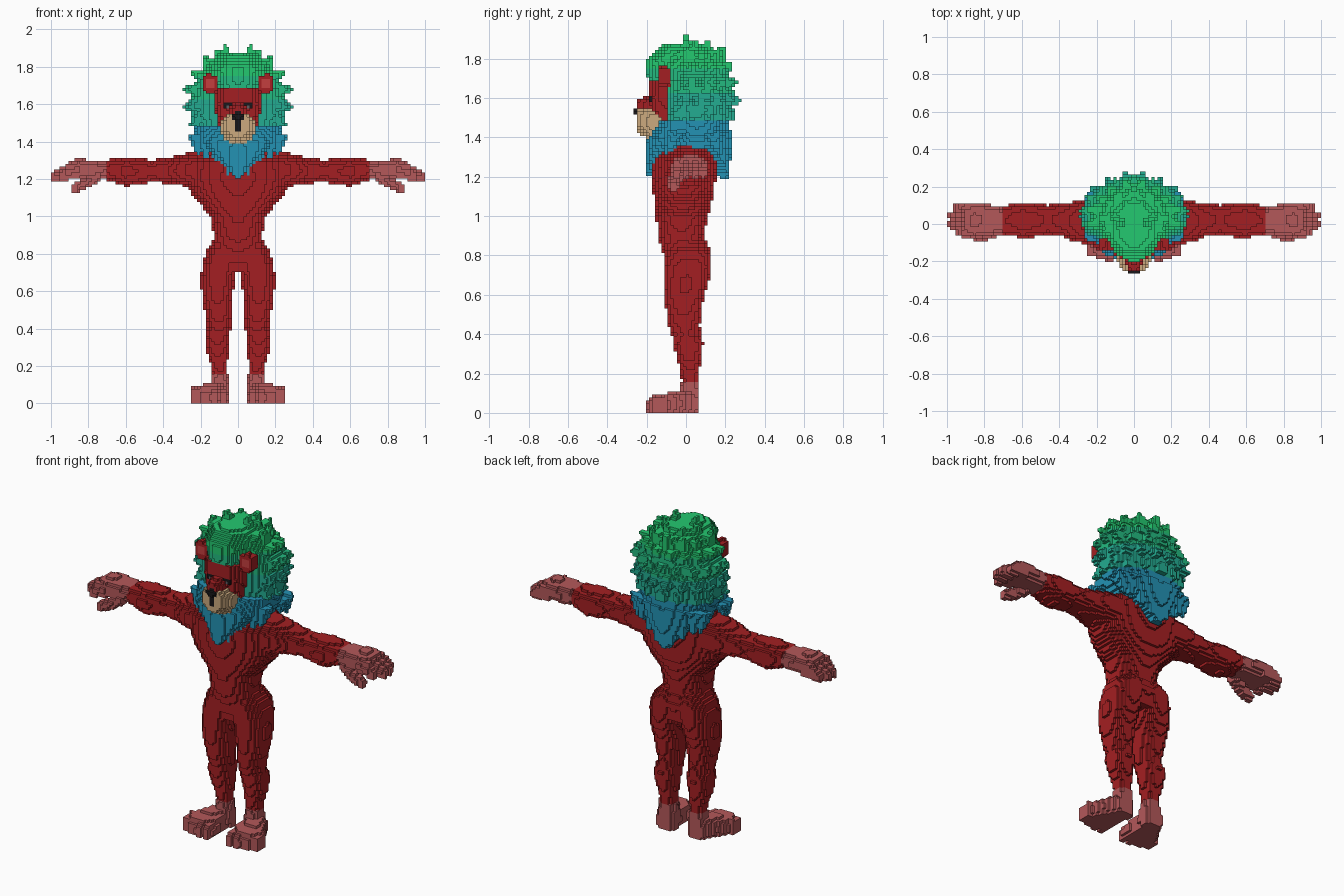
import bpy, math, random
from mathutils import Vector

random.seed(4)
H = 1 / 64            # voxel size
owner = {}            # right-half cell -> (part, material)

# ---------- colours ----------
def lin(c):
    c /= 255
    return c / 12.92 if c < 0.04045 else ((c + 0.055) / 1.055) ** 2.4

COLOURS = {"red": (164, 31, 34), "pink": (180, 88, 90), "tan": (204, 170, 126),
           "black": (24, 22, 24), "grey": (95, 95, 100), "ear red": (196, 62, 62),
           "green": (35, 200, 112), "sea green": (35, 186, 128),
           "teal": (35, 172, 145), "blue": (35, 146, 180)}
NAMES = list(COLOURS)
mats = []
for name, rgb in COLOURS.items():
    m = bpy.data.materials.new(name)
    m.diffuse_color = (*[lin(c) for c in rgb], 1)
    mats.append(m)

# ---------- voxel helpers ----------
def claim(part, cell, p, colour):
    if cell[0] >= 0 and cell[2] >= 0 and cell not in owner:
        owner[cell] = (part, colour(*p) if callable(colour) else colour)

def cells(lo, hi):
    rng = [range(math.floor(a / H) - 1, math.ceil(b / H) + 1) for a, b in zip(lo, hi)]
    for i in rng[0]:
        if i >= 0:
            for j in rng[1]:
                for k in rng[2]:
                    yield (i, j, k), ((i + .5) * H, (j + .5) * H, (k + .5) * H)

def loft(part, axis, rows, colour, n=2.3):
    """Fill elliptical sections (t, a, b, ra, rb) stacked along an axis."""
    a, b = [q for q in range(3) if q != axis]
    lo, hi = [0] * 3, [0] * 3
    lo[axis], hi[axis] = rows[0][0], rows[-1][0]
    for ax, c, r in ((a, 1, 3), (b, 2, 4)):
        lo[ax] = min(w[c] - w[r] for w in rows)
        hi[ax] = max(w[c] + w[r] for w in rows)
    for cell, p in cells(lo, hi):
        t = p[axis]
        for w0, w1 in zip(rows, rows[1:]):
            if w0[0] <= t <= w1[0]:
                f = (t - w0[0]) / (w1[0] - w0[0])
                ca, cb, ra, rb = [u + (v - u) * f for u, v in zip(w0[1:], w1[1:])]
                if abs((p[a] - ca) / ra) ** n + abs((p[b] - cb) / rb) ** n <= 1:
                    claim(part, cell, p, colour)
                break

def spike(part, base, tip, r, colour):
    """Fill a cone from base to tip."""
    base, tip = Vector(base), Vector(tip)
    d = tip - base
    lo = [min(u, v) - r for u, v in zip(base, tip)]
    hi = [max(u, v) + r for u, v in zip(base, tip)]
    for cell, p in cells(lo, hi):
        q = Vector(p) - base
        t = q.dot(d) / d.length_squared
        if 0 <= t <= 1 and (q - d * t).length <= r * (1 - t) + .006:
            claim(part, cell, p, colour)

# ---------- head ----------
loft("nose", 1, [(-.27, 0, 1.54, .022, .014), (-.235, 0, 1.53, .035, .026)], "black")
loft("ears", 1, [(-.142, .15, 1.71, .042, .05), (-.125, .15, 1.71, .042, .05),
                 (-.08, .15, 1.71, .038, .046)],
     lambda x, y, z: "ear red" if y < -.12 and math.hypot(x - .15, z - 1.71) < .024 else "red")
loft("nose_bridge", 1, [(-.245, 0, 1.555, .032, .03), (-.2, 0, 1.565, .045, .045),
                        (-.14, 0, 1.58, .05, .06)], "red")

def snout_colour(x, y, z):
    return "black" if y < -.2 and 1.45 < z < 1.56 and x < max(.012, (z - 1.48) * .6) else "tan"
loft("muzzle", 1, [(-.255, 0, 1.49, .06, .05), (-.23, 0, 1.485, .075, .07),
                   (-.18, 0, 1.475, .095, .085), (-.12, 0, 1.475, .1, .085)], snout_colour)

def face_colour(x, y, z):
    if .02 < x < .075 and 1.572 < z < 1.604:
        return "grey" if .04 < x < .056 and z < 1.59 else "black"
    return "red"
loft("face", 2, [(1.40, 0, -.08, .085, .07), (1.5, 0, -.09, .11, .085),
                 (1.6, 0, -.09, .125, .1), (1.68, 0, -.09, .12, .1)], face_colour, 2.8)

# ---------- mane ----------
def hair(x, y, z):
    return "green" if z > 1.75 else "sea green" if z > 1.63 else "teal" if z > 1.48 else "blue"

loft("mane", 2, [(1.33, 0, .06, .17, .15), (1.42, 0, .055, .22, .16), (1.53, 0, .055, .25, .17),
                 (1.65, 0, .05, .245, .17), (1.75, 0, .035, .21, .165),
                 (1.83, 0, .02, .15, .14), (1.88, 0, .01, .07, .09)], hair, 2.2)
loft("mane", 2, [(1.67, 0, -.1, .09, .09), (1.72, 0, -.1, .11, .1), (1.80, 0, -.09, .125, .11),
                 (1.85, 0, -.05, .12, .1), (1.88, 0, -.02, .06, .08)], hair, 1.9)
loft("mane", 2, [(1.20, 0, -.185, .015, .02), (1.26, 0, -.16, .06, .042), (1.33, 0, -.12, .13, .08),
                 (1.40, 0, -.08, .2, .115), (1.48, 0, -.02, .225, .12)], hair)
loft("mane", 2, [(1.18, 0, .2, .015, .02), (1.25, 0, .17, .07, .055), (1.33, 0, .13, .15, .1),
                 (1.42, 0, .09, .2, .14)], hair)
# radiating tufts
for row, lat in enumerate((-22, -4, 14, 32, 50, 68)):
    count = max(3, round(9 * math.cos(math.radians(lat))))
    for s in range(count):
        ang = (s + (.5 if row % 2 else .1)) / count * 180
        if ang > 115 and lat < 40:
            continue
        la, an = math.radians(lat), math.radians(ang)
        d = (math.cos(la) * math.sin(an), math.cos(la) * math.cos(an), math.sin(la))
        k = random.uniform(.95, 1.05)
        tip = [c + u * r * k for c, u, r in zip((0, .04, 1.6), d, (.295, .235, .32))]
        base = [c + u * r * .6 for c, u, r in zip((0, .04, 1.63), d, (.295, .235, .3))]
        spike("mane", base, tip, .07, hair)
# crown points and hanging locks
spike("mane", (.06, .01, 1.8), (.07, 0, 1.925), .06, hair)
spike("mane", (.13, .01, 1.74), (.175, 0, 1.87), .06, hair)
for x in (.05, .11, .17, .215):
    spike("mane", (x, -.15 + x * .45, 1.43), (x, -.19 + x * .5, 1.18 + x * .65), .045, hair)
    spike("mane", (x, .2 - x * .3, 1.43), (x, .225 - x * .3, 1.19 + x * .6), .045, hair)

# ---------- body ----------
loft("torso", 2, [(.71, 0, .005, .13, .1), (.80, 0, .005, .162, .118), (.89, 0, -.025, .128, .115),
                  (1.0, 0, -.02, .147, .132), (1.06, 0, -.015, .2, .145), (1.12, 0, -.01, .25, .155),
                  (1.2, 0, -.01, .28, .16), (1.29, 0, -.005, .28, .162), (1.33, 0, .01, .25, .14),
                  (1.36, 0, .01, .17, .1)], "red")
loft("legs", 2, [(.155, .097, .02, .04, .042), (.2, .1, .018, .043, .046), (.28, .11, .015, .06, .062),
                 (.35, .113, .012, .067, .076), (.40, .101, 0, .063, .073), (.45, .103, -.01, .067, .08),
                 (.55, .112, -.012, .079, .093), (.65, .108, 0, .091, .111), (.75, .097, .008, .094, .124),
                 (.82, .09, .01, .08, .118), (.87, .07, .01, .05, .09)], "red")
loft("arms", 0, [(.12, 0, 1.25, .12, .1), (.25, .01, 1.25, .12, .095), (.31, .012, 1.248, .108, .08),
                 (.38, .02, 1.245, .09, .067), (.46, .02, 1.243, .08, .06), (.53, .02, 1.24, .09, .07),
                 (.60, .02, 1.238, .095, .077), (.66, .02, 1.245, .085, .062),
                 (.703, .018, 1.25, .075, .053)], "red")

# ---------- hands ----------
loft("hands", 0, [(.703, .018, 1.25, .072, .05), (.78, .02, 1.252, .085, .05),
                  (.86, .02, 1.255, .09, .054), (.91, .02, 1.248, .085, .045)], "pink")
for y, end in ((-.047, .955), (-.002, 1.0), (.045, 1.0), (.088, .97)):
    loft("hands", 0, [(.84, y, 1.25, .024, .045), (.92, y, 1.235, .024, .042),
                      (end - .02, y, 1.22, .022, .028), (end, y, 1.215, .017, .02)], "pink")
loft("hands", 0, [(.74, -.035, 1.22, .04, .03), (.80, -.055, 1.185, .035, .033),
                  (.85, -.06, 1.162, .03, .03), (.89, -.06, 1.152, .02, .022)], "pink")

# ---------- feet ----------
loft("feet", 2, [(0, .1, .02, .05, .05), (.1, .1, .015, .05, .055), (.155, .097, .02, .042, .044)], "pink")
loft("feet", 1, [(-.165, .155, .038, .098, .05), (-.08, .142, .045, .085, .06),
                 (.02, .112, .05, .06, .06), (.07, .1, .045, .042, .05)], "pink", 3)
for n in range(4):
    x, end = .08 + n * .05, (-.2, -.205, -.19, -.175)[n]
    loft("feet", 1, [(end, x, .03, .018, .032), (end + .03, x, .035, .026, .046),
                     (-.1, x, .04, .026, .05)], "pink", 2.6)

# ---------- one blocky mesh per part, mirrored ----------
def build(part):
    verts, faces, idx = {}, [], []
    for (i0, j, k), (name, colour) in owner.items():
        if name != part:
            continue
        for c in ((i0, j, k), (-1 - i0, j, k)):
            for d in range(3):
                u, v = (d + 1) % 3, (d + 2) % 3
                for s in (1, -1):
                    nb = list(c)
                    nb[d] += s
                    if (max(nb[0], -1 - nb[0]), nb[1], nb[2]) in owner:
                        continue
                    quad = []
                    for du, dv in ((0, 0), (1, 0), (1, 1), (0, 1)):
                        q = list(c)
                        q[d] += s > 0
                        q[u] += du
                        q[v] += dv
                        quad.append(verts.setdefault(tuple(q), len(verts)))
                    faces.append(quad[::s])
                    idx.append(colour)
    used = sorted(set(idx), key=NAMES.index)
    me = bpy.data.meshes.new(part)
    me.from_pydata([[q * H for q in v] for v in verts], [], faces)
    for name in used:
        me.materials.append(mats[NAMES.index(name)])
    for poly, name in zip(me.polygons, idx):
        poly.material_index = used.index(name)
    bpy.context.collection.objects.link(bpy.data.objects.new(part, me))

for part in sorted({o[0] for o in owner.values()}):
    build(part)
